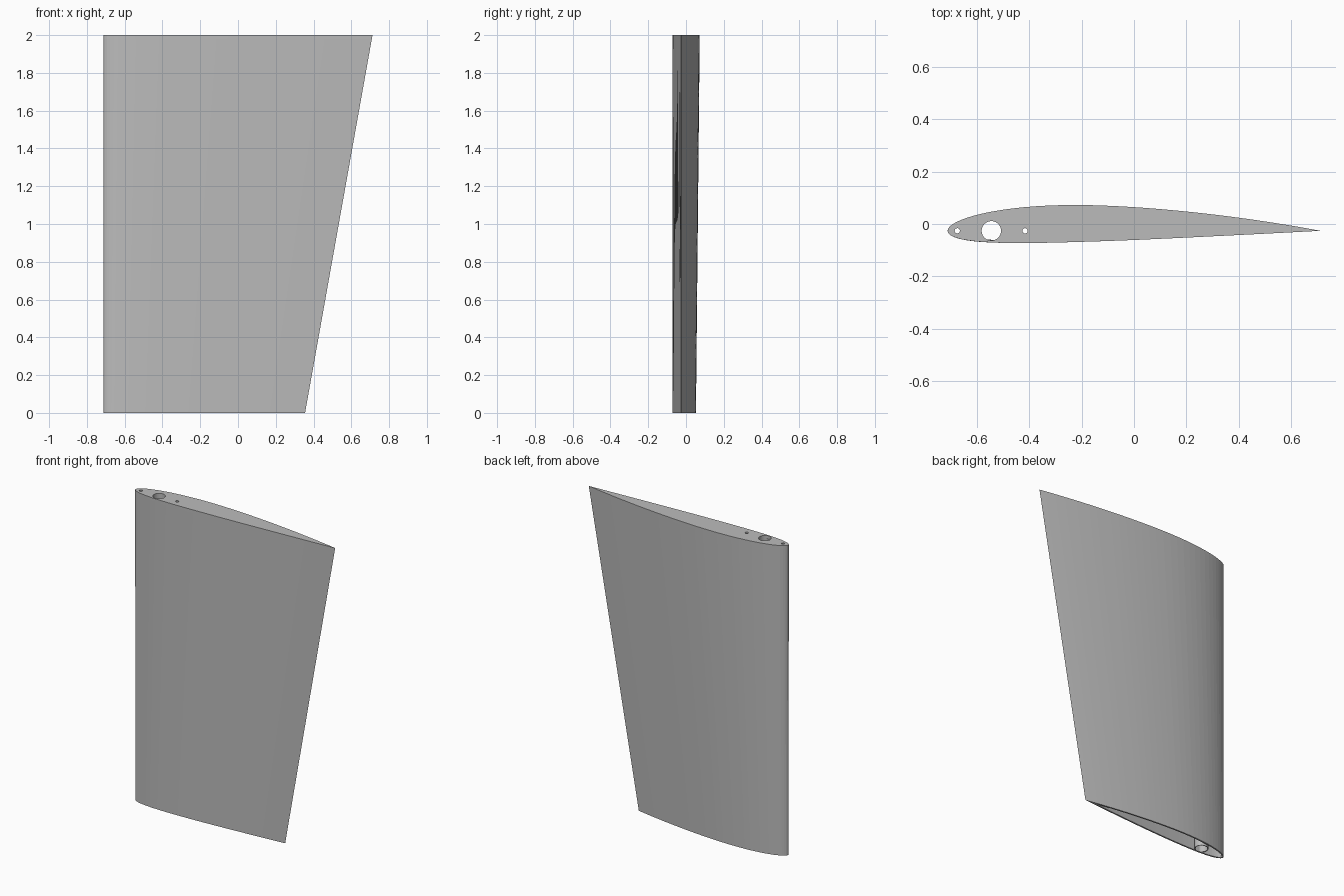
import bpy, bmesh, math

if "Cube" in bpy.data.objects:
    bpy.data.objects.remove(bpy.data.objects["Cube"], do_unlink=True)

HEIGHT, LEAD_X, CHORD_Y = 2.0, -0.712, -0.026
CAP, WALL, STEPS = 0.02, 0.01, 40

grey = bpy.data.materials.new("plain_grey")
grey.use_nodes = True
grey.diffuse_color = (0.5, 0.5, 0.5, 1)
grey.node_tree.nodes["Principled BSDF"].inputs["Base Color"].default_value = (0.5, 0.5, 0.5, 1)


def section(z, inset=0.0):
    """Closed cambered airfoil loop at height z, optionally inset by a wall."""
    f = z / HEIGHT
    chord = 1.067 + 0.357 * f
    camber = 0.0165 + 0.0035 * f
    thick = 0.116 - 0.016 * f
    w = inset / chord

    def half(x):
        return 5 * thick * (0.2969 * math.sqrt(x) - 0.126 * x - 0.3516 * x**2
                            + 0.2843 * x**3 - 0.1036 * x**4) - w

    def mean(x):
        p = 0.4
        if x < p:
            return camber / p**2 * (2 * p * x - x * x)
        return camber / (1 - p)**2 * (1 - 2 * p + 2 * p * x - x * x)

    end = 1.0
    while w and half(end) < 0.001:
        end -= 0.002
    xs = [w + (end - w) * (1 - math.cos(math.pi * i / STEPS)) / 2 for i in range(STEPS + 1)]
    upper = [(x, mean(x) + half(x)) for x in reversed(xs)]
    lower = [(x, mean(x) - half(x)) for x in xs]
    return [(LEAD_X + x * chord, CHORD_Y + y * chord, z) for x, y in upper + lower]


def finish(name, bm):
    bmesh.ops.remove_doubles(bm, verts=bm.verts, dist=1e-5)
    bmesh.ops.recalc_face_normals(bm, faces=bm.faces)
    mesh = bpy.data.meshes.new(name)
    bm.to_mesh(mesh)
    bm.free()
    mesh.materials.append(grey)
    obj = bpy.data.objects.new(name, mesh)
    bpy.context.collection.objects.link(obj)
    return obj


def loft(name, loops, ends=False, ring=False):
    """Skin consecutive loops; close the ends with faces or join into a ring."""
    bm = bmesh.new()
    rows = [[bm.verts.new(p) for p in loop] for loop in loops]
    pairs = list(zip(rows, rows[1:])) + ([(rows[-1], rows[0])] if ring else [])
    for a, b in pairs:
        for i in range(len(a)):
            j = (i + 1) % len(a)
            bm.faces.new((a[i], a[j], b[j], b[i]))
    if ends:
        bm.faces.new(rows[0])
        bm.faces.new(rows[-1])
    return finish(name, bm)


def circle(x, r, z, n=48):
    return [(x + r * math.cos(math.tau * i / n), CHORD_Y + r * math.sin(math.tau * i / n), z)
            for i in range(n)]


# Hollow tapered skin, open at the bottom
top = HEIGHT - CAP
loft("wing_skin", [section(top), section(0), section(0, WALL), section(top, WALL)], ring=True)

# Solid end plate with one spar hole and two pin holes
cap = loft("end_plate", [section(top), section(HEIGHT)], ends=True)
SPAR_X, SPAR_R = -0.545, 0.037
for name, x, r in (("spar_hole", SPAR_X, SPAR_R),
                   ("front_pin_hole", -0.675, 0.01),
                   ("rear_pin_hole", -0.416, 0.01)):
    cutter = loft(name + "_cutter", [circle(x, r, top - 0.1), circle(x, r, HEIGHT + 0.1)], ends=True)
    cutter.hide_render = True
    cutter.hide_set(True)
    mod = cap.modifiers.new(name, 'BOOLEAN')
    mod.operation = 'DIFFERENCE'
    mod.solver = 'EXACT'
    mod.object = cutter

# Spar tube running the full height inside the skin
outer = SPAR_R + 0.005
loft("spar_tube", [circle(SPAR_X, outer, top), circle(SPAR_X, outer, 0),
                   circle(SPAR_X, SPAR_R, 0), circle(SPAR_X, SPAR_R, top)], ring=True)
